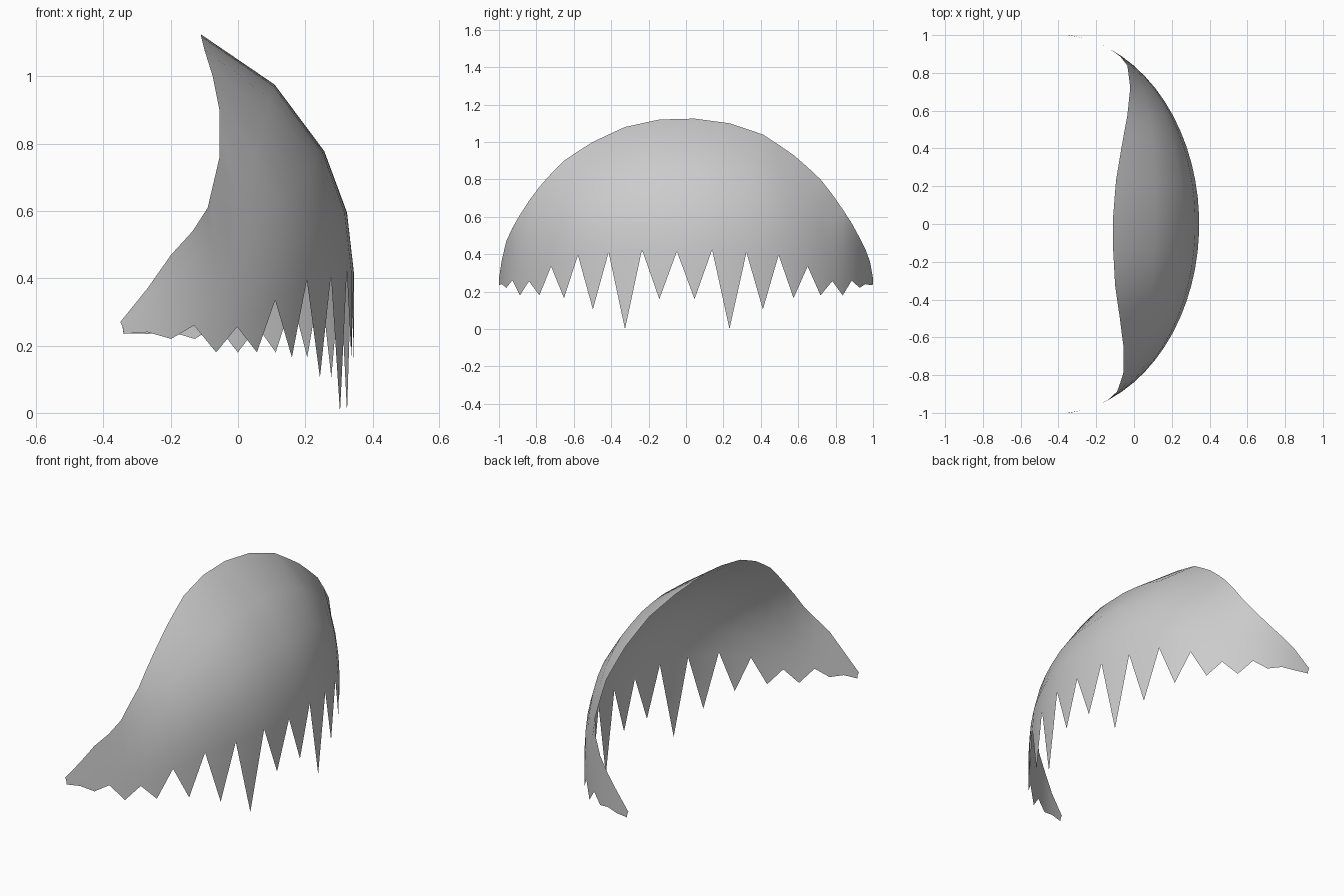
import bpy, bmesh
from math import sin, cos, acos, radians

if "Cube" in bpy.data.objects:
    bpy.data.objects.remove(bpy.data.objects["Cube"])

# Jagged lower edge, listed from the middle outwards
TIPS = [0.16, 0.0, 0.105, 0.165, 0.18, 0.18, 0.22, 0.235]
GAPS = [0.415, 0.425, 0.41, 0.395, 0.335, 0.256, 0.26, 0.24]
# Upper rim (x, z), from -y to +y, one per strand
RIM = [(-0.35, 0.27), (-0.18, 0.47), (-0.09, 0.61), (-0.055, 0.76), (-0.055, 0.90),
       (-0.075, 1.00), (-0.10, 1.08), (-0.11, 1.12), (-0.11, 1.125), (-0.095, 1.10),
       (-0.065, 1.04), (-0.035, 0.93), (-0.02, 0.80), (-0.035, 0.64), (-0.11, 0.49),
       (-0.24, 0.36), (-0.35, 0.27)]
CX, RX, RY = -0.43, 0.775, 1.0066      # ellipse seen from above
ROWS = [0, 0.2, 0.42, 0.7, 1]          # steps up each rib

tips = TIPS[::-1] + TIPS
gaps = GAPS[:0:-1] + GAPS
bm = bmesh.new()


def rib(angle, base, rim):
    """One vertical curved rib of the shell, from the base row to the rim."""
    a = RX * cos(angle)
    top = max(0.02, acos(max(-1, min(1, (rim[0] - CX) / a))))
    return [bm.verts.new((CX + a * cos(top * t), RY * sin(angle),
                          base + (rim[1] - base) * sin(top * t) / sin(top))) for t in ROWS]


# Ribs: strand tips alternate with the gaps between them
ribs = []
for h in range(31):
    angle = radians(-83.4 + 10.75 * h / 2)
    j = h // 2
    if h % 2:
        rim = [(p + q) / 2 for p, q in zip(RIM[j], RIM[j + 1])]
        ribs.append(rib(angle, gaps[j], rim))
    else:
        near = gaps[max(0, j - 1):j + 1]
        ribs.append(rib(angle, sum(near) / len(near), RIM[j]))
ribs.append(rib(radians(83.4), 0.237, RIM[16]))

# Shell surface
for a, b in zip(ribs, ribs[1:]):
    for r in range(len(ROWS) - 1):
        bm.faces.new((a[r], b[r], b[r + 1], a[r + 1]))

# Pointed strand ends
for j, z in enumerate(tips):
    root = ribs[2 * j][0]
    tip = bm.verts.new((root.co.x, root.co.y, z))
    if j > 0:
        bm.faces.new((ribs[2 * j - 1][0], tip, root))
    bm.faces.new((tip, ribs[2 * j + 1][0], root))

for f in bm.faces:
    f.smooth = True
mesh = bpy.data.meshes.new("hair_fringe")
bm.to_mesh(mesh)
bm.free()
obj = bpy.data.objects.new("hair_fringe", mesh)
bpy.context.collection.objects.link(obj)
